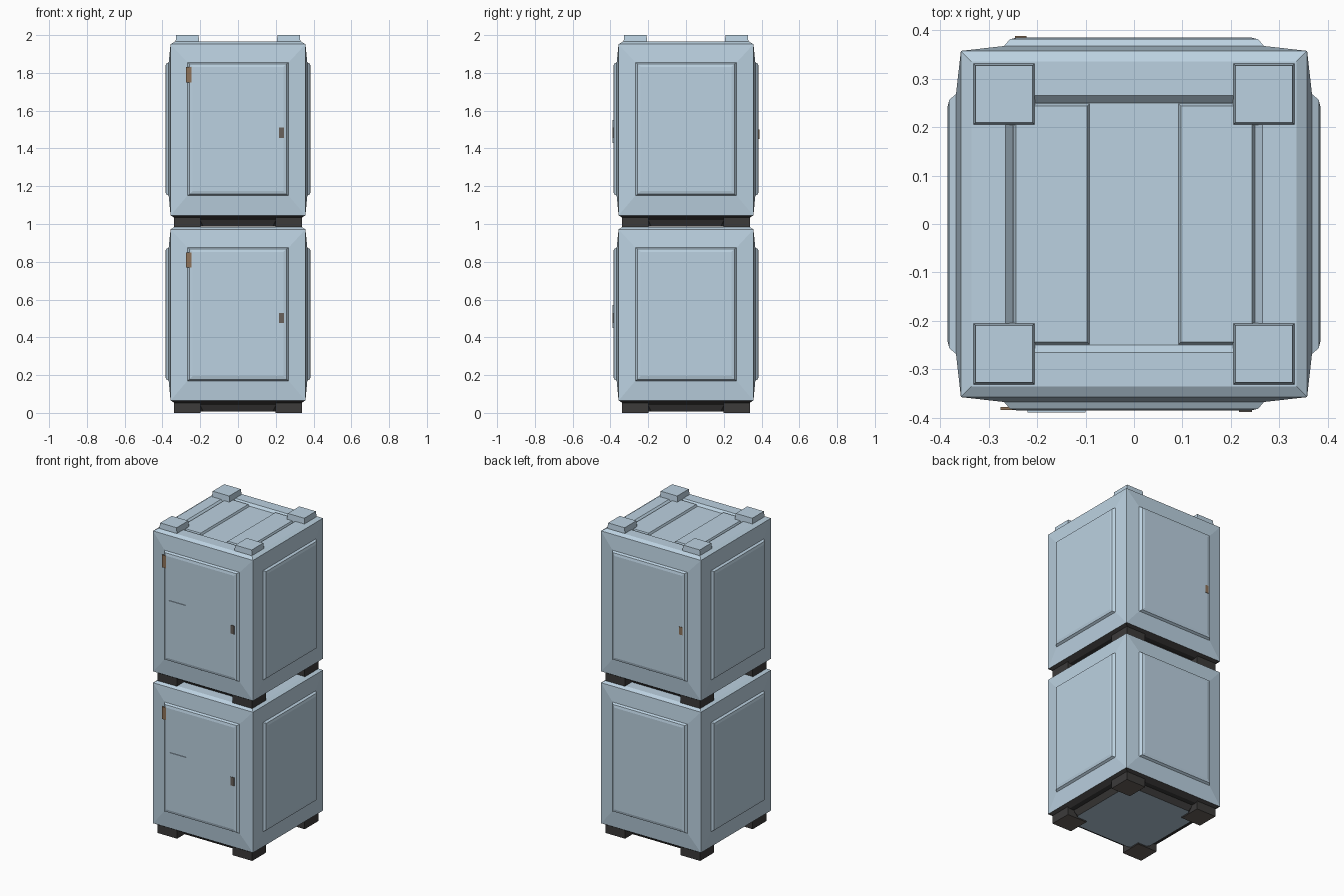
import bpy, bmesh, math
from mathutils import Matrix

if "Cube" in bpy.data.objects:
    bpy.data.objects.remove(bpy.data.objects["Cube"])


def material(name, rgb):
    m = bpy.data.materials.new(name)
    m.diffuse_color = (*rgb, 1)
    m.use_nodes = True
    m.node_tree.nodes["Principled BSDF"].inputs["Base Color"].default_value = m.diffuse_color
    return m


STEEL = material("pale blue grey", (0.50, 0.64, 0.75))
FLOOR = material("slate blue", (0.44, 0.56, 0.67))
DARK = material("dark grey", (0.045, 0.043, 0.042))
SOLE = material("brown grey", (0.14, 0.12, 0.105))
RUST = material("rust brown", (0.27, 0.17, 0.10))


def finish(bm, name, mat, z=0):
    bmesh.ops.remove_doubles(bm, verts=bm.verts, dist=0.0005)
    bmesh.ops.recalc_face_normals(bm, faces=bm.faces)
    me = bpy.data.meshes.new(name)
    bm.to_mesh(me)
    bm.free()
    ob = bpy.data.objects.new(name, me)
    ob.location.z = z
    me.materials.append(mat)
    bpy.context.collection.objects.link(ob)
    return ob


def loft(bm, rings, cap=True):
    """Bridge a list of equally long point rings and close the last one."""
    loops = [[bm.verts.new(p) for p in r] for r in rings]
    for a, b in zip(loops, loops[1:]):
        for i in range(len(a)):
            j = (i + 1) % len(a)
            bm.faces.new((a[i], a[j], b[j], b[i]))
    if cap:
        bm.faces.new(loops[-1])


def square(h, z):
    return [(-h, -h, z), (h, -h, z), (h, h, z), (-h, h, z)]


def octagon(h, c, z):
    return [(-h + c, -h, z), (h - c, -h, z), (h, -h + c, z), (h, h - c, z),
            (h - c, h, z), (-h + c, h, z), (-h, h - c, z), (-h, -h + c, z)]


def block(name, mat, lo, hi, taper=0.0, z=0):
    """Box whose top is drawn in by taper."""
    bm = bmesh.new()
    (x0, y0, z0), (x1, y1, z1) = lo, hi
    t = taper
    a = [(x0, y0, z0), (x1, y0, z0), (x1, y1, z0), (x0, y1, z0)]
    b = [(x0 + t, y0 + t, z1), (x1 - t, y0 + t, z1),
         (x1 - t, y1 - t, z1), (x0 + t, y1 - t, z1)]
    loft(bm, [a, b])
    bm.faces.new([bm.verts.new(p) for p in a])
    return finish(bm, name, mat, z)


def crate(level, z):
    # shell with framed, raised panels on all four sides
    bm = bmesh.new()
    profile = [(0.357, 0.065, 0.972, 0.357), (0.268, 0.17, 0.875, 0.367),
               (0.256, 0.178, 0.868, 0.381), (0.24, 0.195, 0.852, 0.385)]
    for k in range(4):
        rot = Matrix.Rotation(k * math.pi / 2, 3, 'Z')
        loft(bm, [[tuple(rot @ Matrix.Translation((x, -d, h)).translation)
                   for x, h in ((-w, a), (w, a), (w, b), (-w, b))]
                  for w, a, b, d in profile])
    # lid with shallow recess
    loft(bm, [square(0.357, 0.972), square(0.335, 0.985),
              square(0.265, 0.985), square(0.25, 0.97)])
    finish(bm, level + "_crate_shell", STEEL, z)

    # lid slabs either side of the central groove
    for side, x in (("left", -0.17), ("right", 0.17)):
        block(f"{level}_lid_slab_{side}", STEEL, (x - 0.085, -0.255, 0.955),
              (x + 0.085, 0.255, 0.983), 0.012, z)

    # dark underside skirt and floor plate
    bm = bmesh.new()
    loft(bm, [square(0.357, 0.066), square(0.325, 0.045)])
    finish(bm, level + "_underside", DARK, z)
    bm = bmesh.new()
    loft(bm, [octagon(0.295, 0.09, 0.05), octagon(0.275, 0.09, 0.008)], False)
    finish(bm, level + "_floor_rim", DARK, z)
    bm = bmesh.new()
    bm.faces.new([bm.verts.new(p) for p in reversed(octagon(0.275, 0.09, 0.008))])
    ob = finish(bm, level + "_floor_plate", FLOOR, z)
    for p in ob.data.polygons:
        if p.normal.z > 0:
            p.flip()

    # corner feet with lighter soles, and stacking posts
    for i, (sx, sy) in enumerate(((-1, -1), (1, -1), (1, 1), (-1, 1))):
        cx, cy = sx * 0.268, sy * 0.268
        foot = block(f"{level}_foot_{i}", DARK, (cx - 0.07, cy - 0.07, 0),
                     (cx + 0.07, cy + 0.07, 0.066), 0, z)
        foot.data.materials.append(SOLE)
        for p in foot.data.polygons:
            p.material_index = int(p.center.z < 0.01)
        block(f"{level}_stacking_post_{i}", STEEL, (cx - 0.065, cy - 0.065, 0.96),
              (cx + 0.065, cy + 0.065, 1.02), 0.006, z)

    # front latch plate, worn hinge and lock marks
    block(level + "_latch_plate", STEEL, (-0.22, -0.389, 0.45),
          (-0.10, -0.384, 0.57), 0, z)
    block(level + "_hinge_mark", RUST, (-0.275, -0.384, 0.77),
          (-0.245, -0.377, 0.85), 0, z)
    block(level + "_lock_mark", SOLE, (0.217, -0.388, 0.475),
          (0.243, -0.382, 0.53), 0, z)


crate("lower", 0.0)
crate("upper", 0.98)

# worn mark on the back of the upper crate
block("back_lock_mark", RUST, (-0.245, 0.382, 1.45), (-0.222, 0.388, 1.50))
